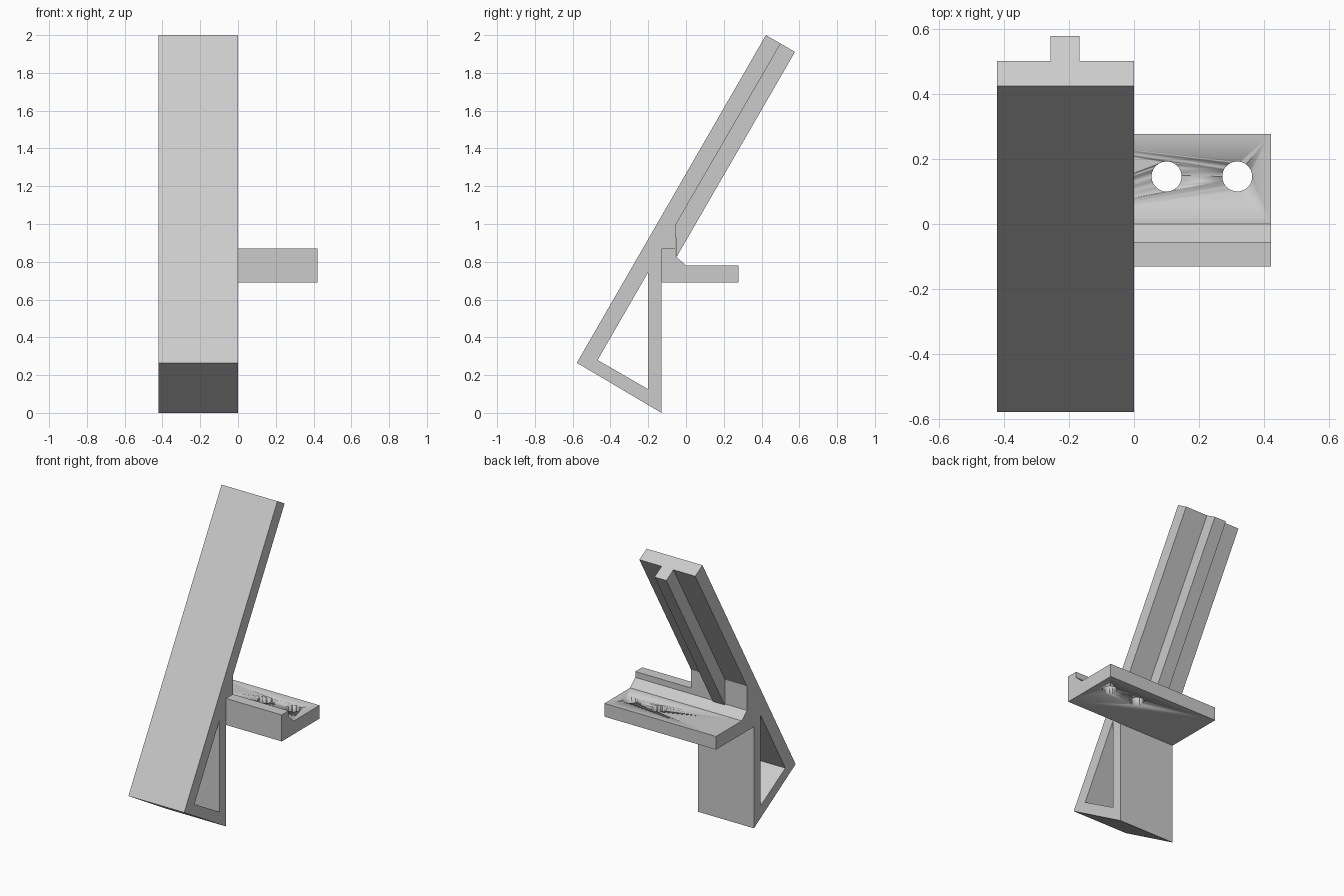
import bpy, bmesh, math
from mathutils import Matrix

cube = bpy.data.objects.get("Cube")
if cube:
    bpy.data.objects.remove(cube, do_unlink=True)

grey = bpy.data.materials.new("light grey")
grey.use_nodes = True
grey.diffuse_color = (0.6, 0.6, 0.6, 1)
grey.node_tree.nodes["Principled BSDF"].inputs["Base Color"].default_value = (0.6, 0.6, 0.6, 1)


def finish(name, bm):
    bmesh.ops.recalc_face_normals(bm, faces=bm.faces)
    mesh = bpy.data.meshes.new(name)
    bm.to_mesh(mesh)
    bm.free()
    mesh.materials.append(grey)
    obj = bpy.data.objects.new(name, mesh)
    bpy.context.collection.objects.link(obj)
    return obj


def prism(name, profile, x0, x1):
    """Extrude a (y, z) side profile along x."""
    bm = bmesh.new()
    face = bm.faces.new([bm.verts.new((x0, y, z)) for y, z in profile])
    new = bmesh.ops.extrude_face_region(bm, geom=[face])["geom"]
    bmesh.ops.translate(bm, vec=(x1 - x0, 0, 0),
                        verts=[v for v in new if isinstance(v, bmesh.types.BMVert)])
    return finish(name, bm)


def cut(target, cutter):
    mod = target.modifiers.new(cutter.name, 'BOOLEAN')
    mod.operation = 'DIFFERENCE'
    mod.solver = 'EXACT'
    mod.object = cutter
    cutter.hide_render = True
    cutter.hide_set(True)


LEFT, MID, RIGHT = 0.42, 0.0, -0.42

# Leaning panel with its triangular foot
stand = prism("leaning_stand", [
    (-0.578, 0.265), (0.423, 2.0), (0.501, 1.955), (-0.055, 0.995),
    (-0.055, 0.87), (-0.13, 0.87), (-0.13, 0)], RIGHT, MID)
cut(stand, prism("foot_opening_cutter", [
    (-0.468, 0.28), (-0.2, 0.745), (-0.2, 0.125)], RIGHT - 0.1, MID + 0.1))

# Stiffening rib down the back of the panel
prism("back_rib", [(0.501, 1.955), (0.577, 1.911), (-0.053, 0.82), (-0.055, 0.995)],
      -0.256, -0.167)

# Mounting shelf with raised lip and chamfered inner corner
shelf = prism("mounting_shelf", [
    (-0.13, 0.69), (-0.13, 0.87), (-0.055, 0.87), (-0.055, 0.83),
    (0, 0.78), (0.277, 0.78), (0.277, 0.69)], RIGHT, LEFT)

# Two screw holes in the free half of the shelf
bm = bmesh.new()
for x in (0.1, 0.317):
    bmesh.ops.create_cone(bm, cap_ends=True, segments=40, radius1=0.046, radius2=0.046,
                          depth=0.4, matrix=Matrix.Translation((x, 0.146, 0.735)))
holes = finish("screw_hole_cutter", bm)
for poly in holes.data.polygons:
    poly.use_smooth = len(poly.vertices) == 4
cut(shelf, holes)

# Smooth hole walls, crisp edges elsewhere
bpy.ops.object.select_all(action='DESELECT')
shelf.select_set(True)
bpy.context.view_layer.objects.active = shelf
bpy.ops.object.shade_smooth_by_angle(angle=math.radians(25))
